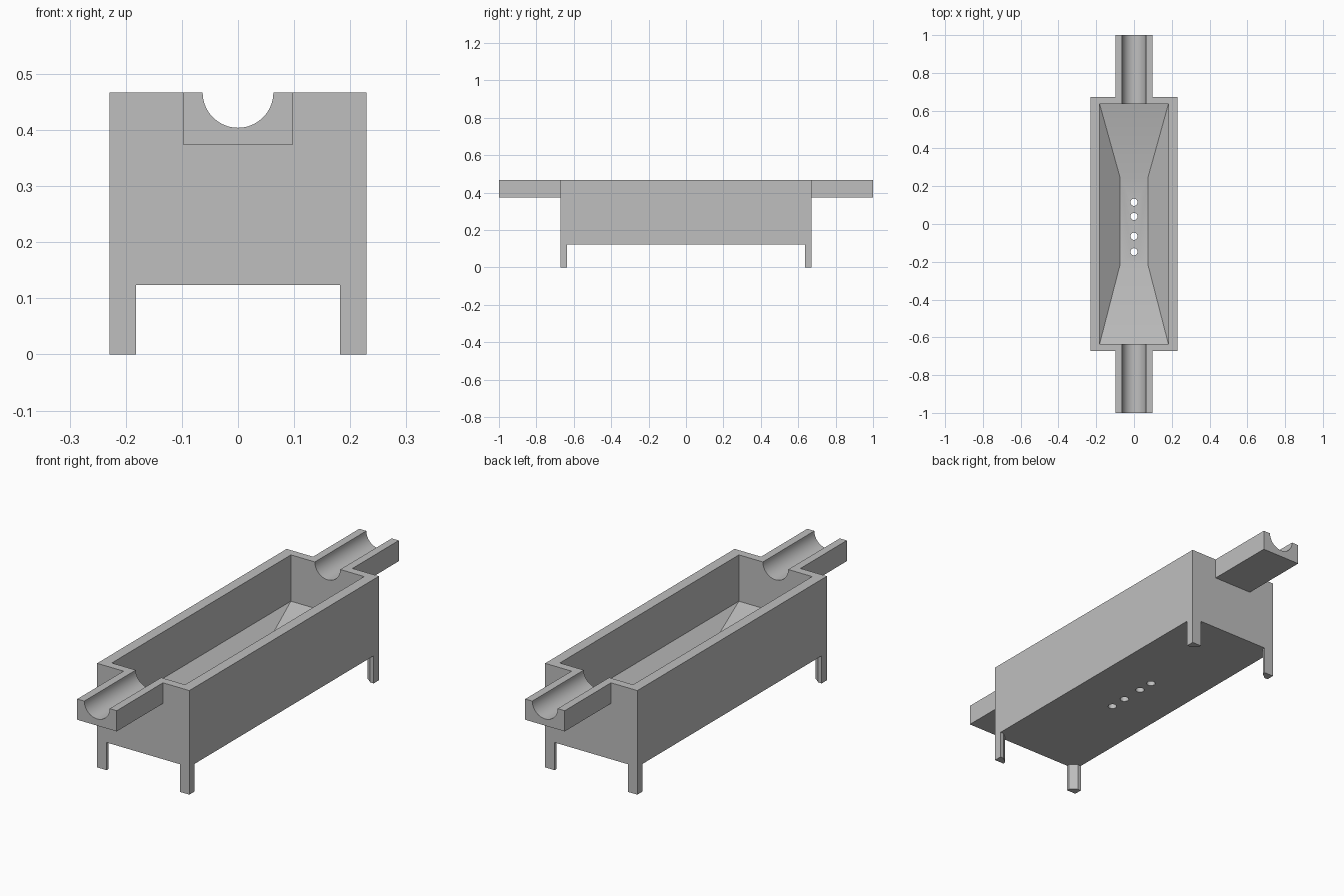
import bpy
import bmesh
from math import radians
from mathutils import Matrix

cube = bpy.data.objects.get("Cube")
if cube:
    bpy.data.objects.remove(cube, do_unlink=True)

RIM, BASE = 0.467, 0.124
HALF_X, HALF_Y = 0.229, 0.672
IN_X, IN_Y = 0.182, 0.635

grey = bpy.data.materials.new("plain grey")
grey.use_nodes = True
grey.diffuse_color = (0.52, 0.52, 0.52, 1)
grey.node_tree.nodes["Principled BSDF"].inputs["Base Color"].default_value = (0.52, 0.52, 0.52, 1)


def make_object(name, bm):
    bmesh.ops.recalc_face_normals(bm, faces=bm.faces[:])
    mesh = bpy.data.meshes.new(name)
    bm.to_mesh(mesh)
    bm.free()
    mesh.materials.append(grey)
    obj = bpy.data.objects.new(name, mesh)
    bpy.context.collection.objects.link(obj)
    return obj


def loft(name, rings):
    """Closed solid through rings of equal point count."""
    bm = bmesh.new()
    loops = [[bm.verts.new(p) for p in ring] for ring in rings]
    n = len(loops[0])
    for a, b in zip(loops, loops[1:]):
        for i in range(n):
            j = (i + 1) % n
            bm.faces.new((a[i], a[j], b[j], b[i]))
    bm.faces.new(loops[0])
    bm.faces.new(loops[-1])
    return make_object(name, bm)


def rect(x0, x1, y0, y1, z):
    return [(x0, y0, z), (x1, y0, z), (x1, y1, z), (x0, y1, z)]


def box(name, x0, x1, y0, y1, z0, z1):
    return loft(name, [rect(x0, x1, y0, y1, z) for z in (z0, z1)])


def cylinder(name, radius, length, matrix, sides):
    bm = bmesh.new()
    bmesh.ops.create_cone(bm, cap_ends=True, segments=sides, radius1=radius,
                          radius2=radius, depth=length, matrix=matrix)
    return make_object(name, bm)


def cut(target, cutter):
    mod = target.modifiers.new("cut", "BOOLEAN")
    mod.operation = "DIFFERENCE"
    mod.solver = "EXACT"
    mod.object = cutter
    bpy.context.view_layer.objects.active = target
    bpy.ops.object.modifier_apply(modifier=mod.name)


# Main tank and the two end spouts
tank = box("tank", -HALF_X, HALF_X, -HALF_Y, HALF_Y, BASE, RIM)
front_spout = box("front_spout", -0.098, 0.098, -1, -HALF_Y, 0.374, RIM)
back_spout = box("back_spout", -0.098, 0.098, HALF_Y, 1, 0.374, RIM)

# Hopper-shaped cavity with a small flat floor
cavity = loft("cavity_cutter", [
    rect(-0.073, 0.073, -0.212, 0.243, 0.17),
    rect(-IN_X, IN_X, -IN_Y, IN_Y, 0.259),
    rect(-IN_X, IN_X, -IN_Y, IN_Y, 0.6)])
cut(tank, cavity)

# Round channel running through both spouts and the end walls
channel = cylinder("channel_cutter", 0.063, 2.4,
                   Matrix.Translation((0, 0, RIM)) @ Matrix.Rotation(radians(90), 4, "X"), 64)
for part in (tank, front_spout, back_spout):
    cut(part, channel)

# Drain holes
cutters = [cavity, channel]
for y in (-0.147, -0.065, 0.04, 0.115):
    drain = cylinder("drain_cutter", 0.019, 0.2, Matrix.Translation((0, y, 0.15)), 24)
    cut(tank, drain)
    cutters.append(drain)
for cutter in cutters:
    bpy.data.objects.remove(cutter, do_unlink=True)

# Corner legs with a chamfered inner edge
legs = []
for sy, end in ((-1, "front"), (1, "back")):
    for sx, side in ((-1, "right"), (1, "left")):
        outline = [(HALF_X, HALF_Y), (IN_X, HALF_Y), (IN_X, HALF_Y - 0.013),
                   (HALF_X - 0.017, IN_Y), (HALF_X, IN_Y)]
        rings = [[(sx * x, sy * y, z) for x, y in outline] for z in (0, BASE)]
        legs.append(loft(f"{end}_{side}_leg", rings))

# Smooth the round cuts, keep edges sharp
bpy.ops.object.select_all(action="DESELECT")
for part in [tank, front_spout, back_spout] + legs:
    part.select_set(True)
bpy.context.view_layer.objects.active = tank
bpy.ops.object.shade_smooth_by_angle(angle=radians(25))
